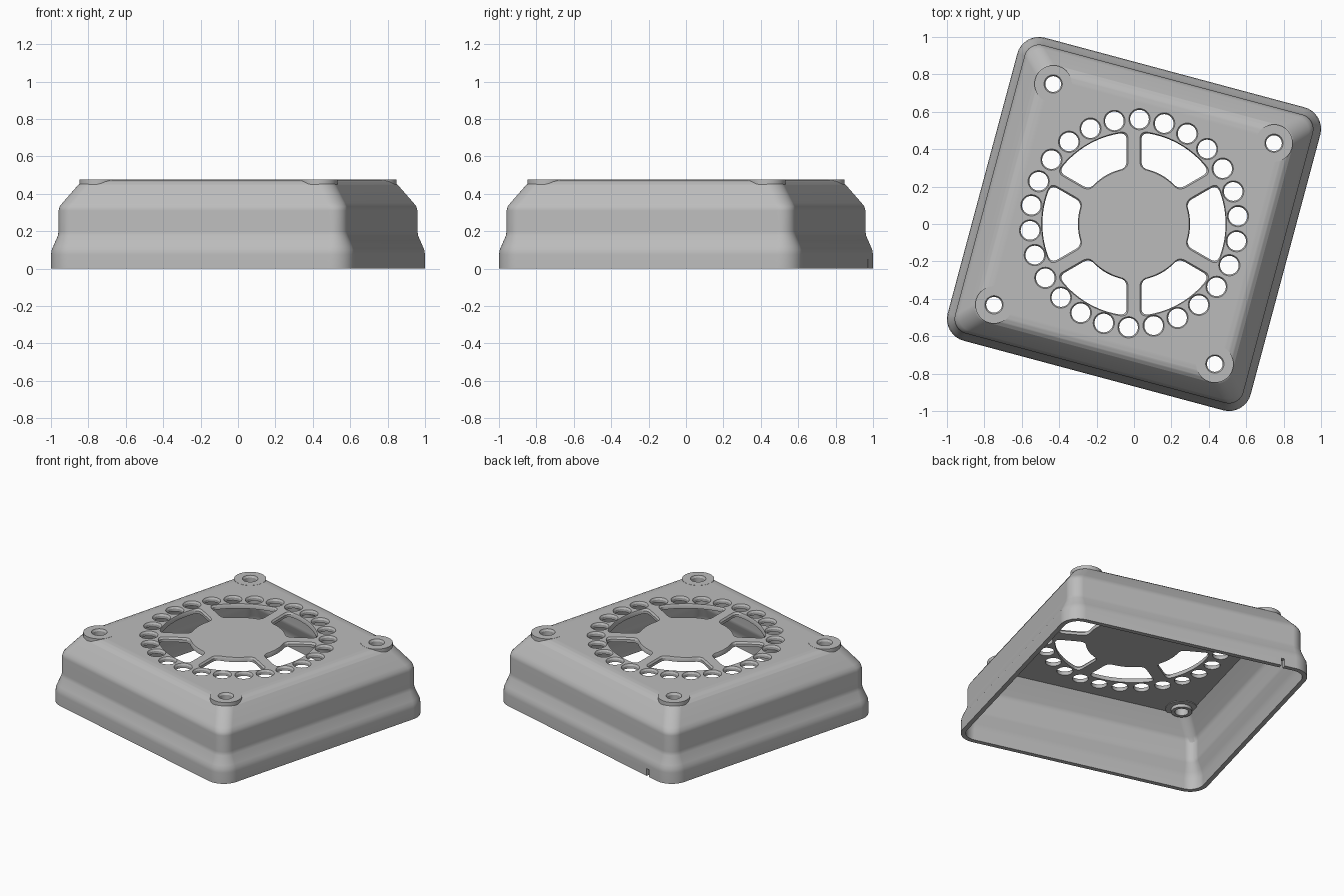
import bpy
import bmesh
from math import sin, cos, pi, radians, asin
from mathutils import Vector, Matrix

cube = bpy.data.objects.get("Cube")
if cube:
    bpy.data.objects.remove(cube)

TURN = Matrix.Rotation(radians(-15), 4, 'Z')
TOP = 0.476

grey = bpy.data.materials.new("light_grey_plastic")
grey.use_nodes = True
grey.diffuse_color = (0.5, 0.5, 0.5, 1)
grey.node_tree.nodes["Principled BSDF"].inputs["Base Color"].default_value = (0.5, 0.5, 0.5, 1)


def loft(bm, rings):
    """Skin a stack of equal rings and cap both ends."""
    loops = [[bm.verts.new(p) for p in ring] for ring in rings]
    n = len(loops[0])
    for a, b in zip(loops, loops[1:]):
        for i in range(n):
            j = (i + 1) % n
            bm.faces.new((a[i], a[j], b[j], b[i]))
    bm.faces.new(loops[0])
    bm.faces.new(loops[-1])


def finish(name, bm):
    bmesh.ops.recalc_face_normals(bm, faces=bm.faces)
    mesh = bpy.data.meshes.new(name)
    bm.to_mesh(mesh)
    bm.free()
    mesh.materials.append(grey)
    obj = bpy.data.objects.new(name, mesh)
    bpy.context.collection.objects.link(obj)
    return obj


def rounded_square(half, radius, z, steps=8):
    ring = []
    for q in range(4):
        corner = Vector((half - radius, half - radius, 0))
        corner.rotate(Matrix.Rotation(q * pi / 2, 3, 'Z'))
        for i in range(steps + 1):
            a = (q + i / steps) * pi / 2
            ring.append((corner.x + radius * cos(a), corner.y + radius * sin(a), z))
    return ring


def circle(c, r, z, n=32):
    return [(c[0] + r * cos(2 * pi * i / n), c[1] + r * sin(2 * pi * i / n), z)
            for i in range(n)]


def combine(target, tool, operation):
    mod = target.modifiers.new(operation, 'BOOLEAN')
    mod.operation = operation
    mod.solver = 'EXACT'
    mod.object = tool
    bpy.context.view_layer.objects.active = target
    bpy.ops.object.modifier_apply(modifier=mod.name)
    bpy.data.objects.remove(tool)


# Hollow cover: half width, corner radius, height
outer = [(0.60, 0.06, TOP), (0.64, 0.07, TOP), (0.668, 0.075, 0.473), (0.692, 0.08, 0.464),
         (0.712, 0.08, 0.448), (0.78, 0.08, 0.353), (0.793, 0.08, 0.333), (0.798, 0.08, 0.31),
         (0.798, 0.08, 0.2), (0.802, 0.083, 0.175), (0.826, 0.107, 0.12),
         (0.835, 0.117, 0.1), (0.8385, 0.12, 0.075), (0.8385, 0.12, 0)]
inner = [(0.808, 0.09, 0), (0.808, 0.09, 0.075), (0.796, 0.08, 0.115), (0.772, 0.06, 0.17),
         (0.768, 0.06, 0.195), (0.768, 0.06, 0.31), (0.755, 0.06, 0.34), (0.68, 0.06, 0.446)]
bm = bmesh.new()
loft(bm, [rounded_square(*p) for p in outer + inner])
cover = finish("fan_cover", bm)
cover.data.transform(TURN)

# Screw bosses at the four corners
screws = [TURN @ Vector((sx * 0.611, sy * 0.611, 0)) for sx in (-1, 1) for sy in (-1, 1)]
bm = bmesh.new()
for c in screws:
    loft(bm, [circle(c, r, z, 40) for r, z in
              ((0.065, 0.42), (0.065, 0.441), (0.1, 0.441), (0.1, TOP + 0.001))])
combine(cover, finish("screw_bosses", bm), 'UNION')


def slot_outline():
    """Arc slot with parallel spokes beside it and rounded corners."""
    r0, r1, trim = 0.30, 0.49, 0.04

    def polar(r, a):
        return Vector((r * cos(a), r * sin(a)))
    a0, a1 = (pi / 6 - asin(0.04 / r) for r in (r0, r1))
    points = []

    def arc(r, start, end):
        for i in range(13):
            points.append(polar(r, start + (end - start) * i / 12))

    def corner(p, before, after):
        for i in range(1, 6):
            t = i / 6
            points.append(before * (1 - t) ** 2 + p * 2 * t * (1 - t) + after * t * t)

    d0, d1 = trim / r0, trim / r1
    for side in (1, -1):
        lo, hi = polar(r0, side * a0), polar(r1, side * a1)
        run = (hi - lo).normalized() * trim
        if side == 1:
            arc(r1, d1 - a1, a1 - d1)
            corner(hi, polar(r1, a1 - d1), hi - run)
            points.append(hi - run)
            points.append(lo + run)
            corner(lo, lo + run, polar(r0, a0 - d0))
        else:
            arc(r0, a0 - d0, d0 - a0)
            corner(lo, polar(r0, d0 - a0), lo + run)
            points.append(lo + run)
            points.append(hi - run)
            corner(hi, hi - run, polar(r1, d1 - a1))
    return points


def slot_ring(points, angle, scale, z):
    centre = Vector((0.4, 0))
    turn = Matrix.Rotation(angle, 2)
    return [(*(turn @ (centre + (p - centre) * scale)), z) for p in points]


# Openings, each with a small chamfer at the top
bm = bmesh.new()
outline = slot_outline()
levels = ((0.38, 0), (TOP - 0.012, 0), (TOP, 0.007), (0.52, 0.007))
for k in range(6):
    loft(bm, [slot_ring(outline, k * pi / 3, 1 + grow / 0.13, z) for z, grow in levels])
for k in range(26):
    a = radians(87) + k * 2 * pi / 26
    c = (0.557 * cos(a), 0.557 * sin(a) + 0.004)
    loft(bm, [circle(c, 0.05 + grow, z) for z, grow in levels])
for c in screws:
    loft(bm, [circle(c, 0.042 + grow, z) for z, grow in levels])

# Cable notch in the lower rim
place = TURN @ Matrix.Translation((-0.63, 0.83, 0.01)) @ Matrix.Diagonal((0.022, 0.12, 0.08, 1))
bmesh.ops.create_cube(bm, size=1, matrix=place)
combine(cover, finish("opening_cutters", bm), 'DIFFERENCE')

# Smooth shading with crisp edges
bpy.ops.object.select_all(action='DESELECT')
cover.select_set(True)
bpy.context.view_layer.objects.active = cover
bpy.ops.object.shade_smooth_by_angle(angle=radians(30))
weighted = cover.modifiers.new("even_normals", 'WEIGHTED_NORMAL')
weighted.keep_sharp = True
